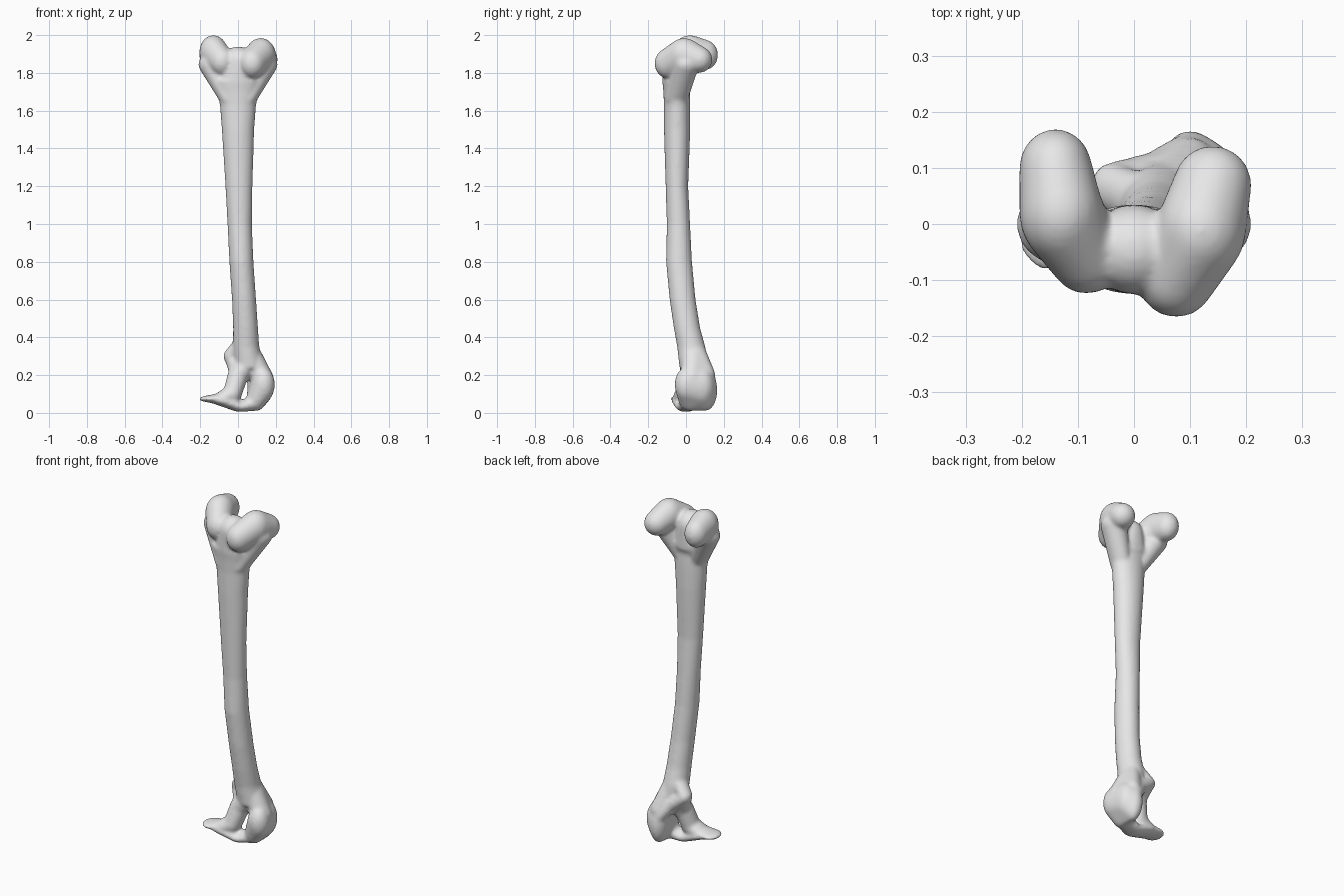
import bpy
import bmesh
from math import sin, cos, pi
from mathutils import Vector

default_cube = bpy.data.objects.get("Cube")
if default_cube:
    bpy.data.objects.remove(default_cube, do_unlink=True)

SEGMENTS = 28
RINGS = 12
UNIT = 0.01  # part sizes below are in hundredths


def ball_points(ball):
    """Points on an ellipsoid given as centre x, y, z and radii x, y, z."""
    cx, cy, cz, rx, ry, rz = ball
    points = []
    for ring in range(RINGS + 1):
        tilt = pi * ring / RINGS
        for segment in range(SEGMENTS):
            turn = 2 * pi * segment / SEGMENTS
            points.append(Vector((cx + rx * sin(tilt) * cos(turn),
                                  cy + ry * sin(tilt) * sin(turn),
                                  cz + rz * cos(tilt))) * UNIT)
    return points


def hull(bm, *balls):
    """Wrap a tight skin around several ellipsoids."""
    verts = [bm.verts.new(p) for ball in balls for p in ball_points(ball)]
    bmesh.ops.remove_doubles(bm, verts=verts, dist=UNIT * UNIT)
    verts = [v for v in bm.verts if not v.link_faces]
    bmesh.ops.convex_hull(bm, input=verts)
    loose = [v for v in bm.verts if not v.link_faces]
    bmesh.ops.delete(bm, geom=loose, context='VERTS')


def chain(bm, *balls):
    """Join each ellipsoid to the next one."""
    for first, second in zip(balls, balls[1:]):
        hull(bm, first, second)


bm = bmesh.new()

# Shaft: height, centre x, centre y, half width, half depth
shaft = [
    (176, 0, -4.5, 13, 8), (170, 0, -5, 11, 7), (163, 0, -4.7, 9.6, 7),
    (150, 0, -4.7, 8.6, 7), (120, .5, -4.8, 7.2, 6), (100, .9, -4, 6.5, 6.2),
    (80, 1.8, -3.7, 6.4, 6.9), (60, 3.2, -1.8, 6.4, 6.9),
    (45, 4, .5, 6.6, 7), (35, 4.3, 2.8, 7, 7.5), (24, 6, 4, 7.5, 7.5),
]
chain(bm, *[(x, y, z, width, depth, 1.5) for z, x, y, width, depth in shaft])

# Bridge between the two knuckles, with the groove on top
chain(bm, (0, -4.5, 186, 8, 8, 8), (0, -4.5, 174, 11, 8, 4))

# Right knuckle
chain(bm, (-8.5, -6, 186, 6.5, 6.5, 7.5), (-13, 2, 191, 7.5, 9, 9),
      (-14, 10, 189.5, 6.5, 7, 8))
# Left knuckle
chain(bm, (7.5, -9.5, 185, 7, 7.2, 8), (12, -1, 189.5, 8, 9, 9),
      (14, 7, 187, 7, 7, 7))

# Flares from the knuckles down into the shaft
for side in (-1, 1):
    chain(bm, (side * 14, 0, 184.5, 7, 7, 6), (side * 5, -5, 166, 5, 6, 3))

# Large outer lump at the foot
hull(bm, (13.5, 0, 15, 6, 6, 9), (12.5, 8, 14, 6, 7, 10),
     (9.5, 2, 7, 5, 6, 6), (10, 10.5, 12, 5, 6.2, 11))
hull(bm, (13, 3, 18, 6, 6, 6), (10, 10, 20, 5, 5.5, 6),
     (6, 4, 34, 5, 6, 4))

# Small inner lump and the ridge crossing the back
chain(bm, (4, 3, 40, 4, 5, 3), (-4, 6.5, 30, 3.8, 4.5, 4),
      (4, 9, 24, 4, 4, 4), (9, 11, 17, 4, 5, 4))
chain(bm, (-4, 6.5, 30, 3.5, 4, 4), (1, 3, 20, 5, 5, 5))

# Neck spreading into the thin tongue
chain(bm, (5, 3, 26, 6, 6, 5), (0, 2, 20, 5.5, 5.5, 5),
      (-3, -.5, 10, 5, 5.5, 5), (-9, -1.5, 7.5, 5, 6, 3),
      (-15.5, -2, 7.4, 5.2, 6.4, 1.7))
chain(bm, (-9, -1.5, 6.5, 6, 6.5, 2.2), (1, 0, 3, 5, 5.5, 2.5),
      (8, 2, 5, 5, 5, 4))

bmesh.ops.recalc_face_normals(bm, faces=bm.faces)
mesh = bpy.data.meshes.new("long_bone")
bm.to_mesh(mesh)
bm.free()
bone = bpy.data.objects.new("long_bone", mesh)
bpy.context.collection.objects.link(bone)

# Fuse the parts into one soft surface
fuse = bone.modifiers.new("fuse_parts", 'REMESH')
fuse.mode = 'VOXEL'
fuse.voxel_size = 0.008
fuse.use_smooth_shade = True
soften = bone.modifiers.new("soften", 'SMOOTH')
soften.factor = 0.5
soften.iterations = 14

# Plain grey
grey = bpy.data.materials.new("bone_grey")
grey.use_nodes = True
colour = (0.8, 0.8, 0.8, 1)
grey.diffuse_color = colour
grey.node_tree.nodes["Principled BSDF"].inputs["Base Color"].default_value = colour
mesh.materials.append(grey)
